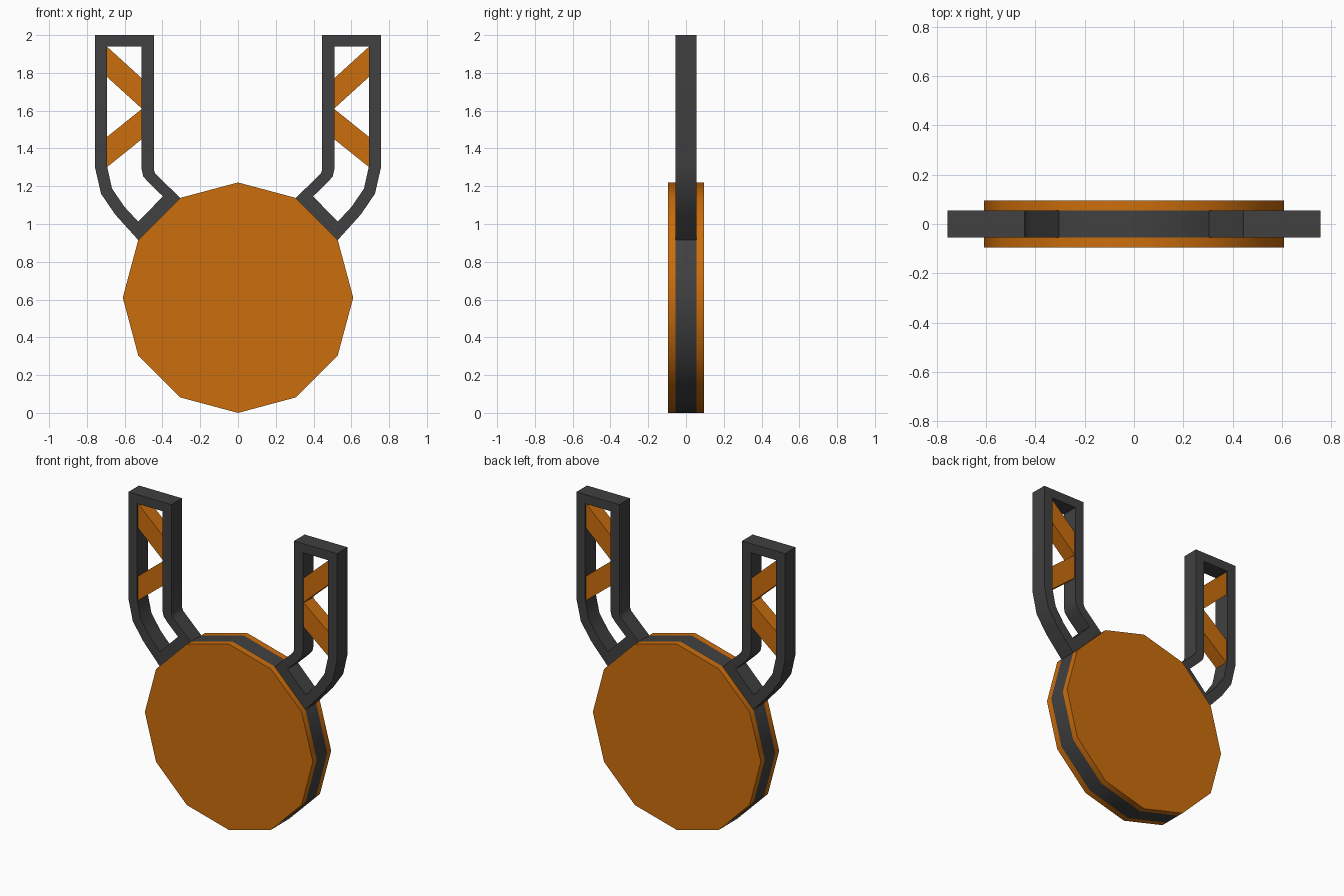
import bpy, bmesh, math

if "Cube" in bpy.data.objects:
    bpy.data.objects.remove(bpy.data.objects["Cube"])


def material(name, rgb):
    m = bpy.data.materials.new(name)
    m.diffuse_color = (*rgb, 1)
    m.use_nodes = True
    m.node_tree.nodes["Principled BSDF"].inputs["Base Color"].default_value = m.diffuse_color
    return m


ORANGE = material("orange", (0.60, 0.155, 0.004))
DARK = material("dark_grey", (0.052, 0.052, 0.053))


def finish(name, bm, mats):
    bmesh.ops.recalc_face_normals(bm, faces=bm.faces)
    me = bpy.data.meshes.new(name)
    bm.to_mesh(me)
    bm.free()
    for m in mats:
        me.materials.append(m)
    # smooth shallow bends, keep hard edges crisp
    for p in me.polygons:
        p.use_smooth = True
    me.set_sharp_from_angle(angle=math.radians(38))
    ob = bpy.data.objects.new(name, me)
    bpy.context.collection.objects.link(ob)
    return ob


def layer(bm, pts, y, s=1):
    return [bm.verts.new((s * x, y, z)) for x, z in pts]


def bridge(bm, a, b):
    n = len(a)
    return [bm.faces.new((a[i], a[(i + 1) % n], b[(i + 1) % n], b[i])) for i in range(n)]


# Twelve-sided disc with a dark band around the middle of its rim
R, HALF, BAND = 0.61, 0.095, 0.055
circle = [(R * math.cos(i * math.pi / 6), R + R * math.sin(i * math.pi / 6)) for i in range(12)]
bm = bmesh.new()
rings = [layer(bm, circle, y) for y in (-HALF, -BAND, BAND, HALF)]
for k in range(3):
    for f in bridge(bm, rings[k], rings[k + 1]):
        f.material_index = 1 if k == 1 else 0
bm.faces.new(rings[0])
bm.faces.new(rings[3])
finish("disc", bm, [ORANGE, DARK])

# Arm frame outline and matching opening (x, z)
OUTER = [(.528, .915), (.65, 1.05), (.725, 1.16), (.757, 1.30), (.757, 2), (.445, 2),
         (.445, 1.284), (.437, 1.265), (.42, 1.248), (.305, 1.138)]
INNER = [(.529, 1.013), (.603, 1.093), (.667, 1.188), (.693, 1.305), (.693, 1.94), (.51, 1.94),
         (.51, 1.29), (.502, 1.253), (.476, 1.222), (.397, 1.146)]
# Slanted braces inside each opening
BRACES = {"upper_brace": [(.695, 1.94), (.508, 1.77), (.508, 1.61), (.695, 1.78)],
          "lower_brace": [(.508, 1.61), (.695, 1.46), (.695, 1.30), (.508, 1.45)]}

for side, s in (("right", 1), ("left", -1)):
    bm = bmesh.new()
    of, ob = layer(bm, OUTER, -BAND, s), layer(bm, OUTER, BAND, s)
    nf, nb = layer(bm, INNER, -BAND, s), layer(bm, INNER, BAND, s)
    for a, b in ((of, ob), (ob, nb), (nb, nf), (nf, of)):
        bridge(bm, a, b)
    finish(side + "_arm_frame", bm, [DARK])
    for name, pts in BRACES.items():
        bm = bmesh.new()
        f, b = layer(bm, pts, -0.047, s), layer(bm, pts, 0.047, s)
        bridge(bm, f, b)
        bm.faces.new(f)
        bm.faces.new(b)
        finish(side + "_" + name, bm, [ORANGE])
